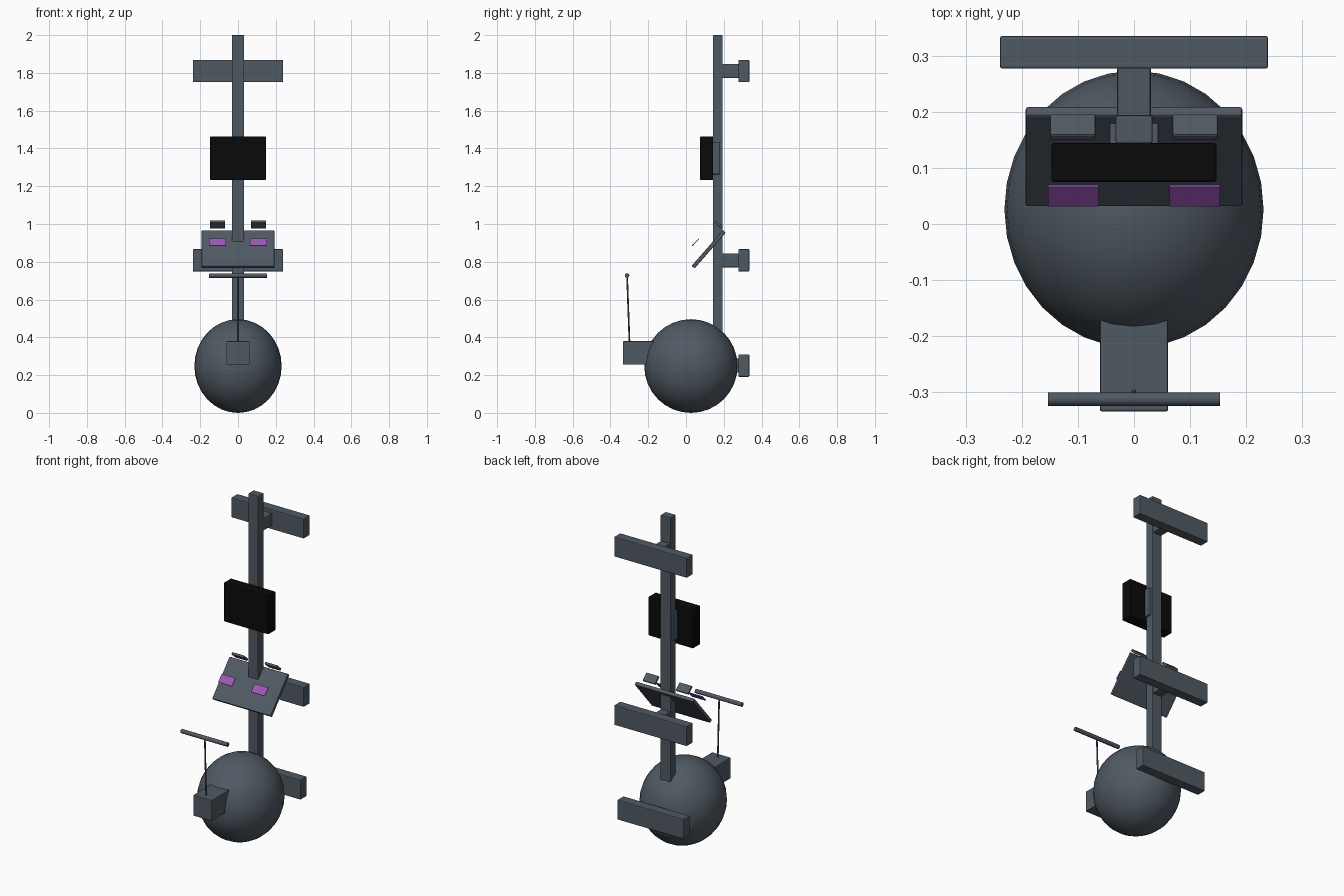
import bpy
import math
from mathutils import Vector

cube = bpy.data.objects.get("Cube")
if cube:
    bpy.data.objects.remove(cube, do_unlink=True)


def make_material(name, rgb):
    mat = bpy.data.materials.new(name)
    mat.use_nodes = True
    colour = (*rgb, 1.0)
    mat.diffuse_color = colour
    mat.node_tree.nodes["Principled BSDF"].inputs["Base Color"].default_value = colour
    return mat


GREY = make_material("slate grey", (0.08, 0.102, 0.124))
BLACK = make_material("screen black", (0.003, 0.003, 0.003))
PURPLE = make_material("purple", (0.33, 0.095, 0.48))


def finish(name, mat):
    obj = bpy.context.object
    obj.name = name
    obj.data.materials.append(mat)
    bpy.ops.object.transform_apply(location=False, rotation=False, scale=True)
    return obj


def box(name, x, y, z, mat=GREY, bevel=0.004):
    """Axis-aligned box given as (min, max) ranges."""
    ranges = (x, y, z)
    return slab(name, [(a + b) / 2 for a, b in ranges],
                [b - a for a, b in ranges], 0, mat, bevel)


def slab(name, centre, size, tilt, mat=GREY, bevel=0.004):
    """Box tilted about the x axis by degrees."""
    bpy.ops.mesh.primitive_cube_add(size=1, location=centre,
                                    rotation=(math.radians(tilt), 0, 0))
    bpy.context.object.scale = size
    obj = finish(name, mat)
    if bevel:
        mod = obj.modifiers.new("soft edges", 'BEVEL')
        mod.width = bevel
        mod.segments = 2
    return obj


def rod(name, start, end, radius, sides=20):
    a, b = Vector(start), Vector(end)
    bpy.ops.mesh.primitive_cylinder_add(
        vertices=sides, radius=radius, depth=(b - a).length, location=(a + b) / 2,
        rotation=(b - a).to_track_quat('Z', 'Y').to_euler())
    obj = finish(name, GREY)
    bpy.ops.object.shade_smooth_by_angle(angle=math.radians(40))
    return obj


# Ball base and mast
bpy.ops.mesh.primitive_uv_sphere_add(segments=32, ring_count=16, radius=1,
                                     location=(0, 0.026, 0.248))
bpy.context.object.scale = (0.231, 0.247, 0.248)
finish("ball_base", GREY)
bpy.ops.object.shade_smooth()
box("mast", (-0.033, 0.033), (0.143, 0.194), (0.38, 2.0))

# Rear crossbars with their brackets
for name, z, half in (("top", 1.81, 0.239), ("middle", 0.808, 0.239), ("bottom", 0.25, 0.218)):
    box(name + "_crossbar", (-half, half), (0.277, 0.335), (z - 0.059, z + 0.059))
    box(name + "_crossbar_bracket", (-0.03, 0.03), (0.18, 0.28), (z - 0.037, z + 0.037))

# Screen and its mount
box("screen", (-0.147, 0.147), (0.075, 0.144), (1.233, 1.464), BLACK)
box("screen_mount", (-0.044, 0.044), (0.14, 0.18), (1.263, 1.434))

# Sloping desk panel with paired purple plates and rear paddles
slab("desk_panel", (0, 0.12, 0.866), (0.386, 0.25, 0.021), 49)
for side, sign in (("left", 1), ("right", -1)):
    slab(side + "_purple_plate", (sign * 0.108, 0.05, 0.903),
         (0.09, 0.05, 0.005), 46, PURPLE, 0)
    slab(side + "_paddle", (sign * 0.109, 0.173, 0.997), (0.081, 0.05, 0.014), -42, GREY, 0.003)

# Front box with post and handlebar
box("front_box", (-0.061, 0.061), (-0.334, -0.12), (0.255, 0.38))
rod("handlebar_post", (0, -0.299, 0.37), (0, -0.312, 0.727), 0.0045, 12)
rod("handlebar", (-0.153, -0.312, 0.727), (0.153, -0.312, 0.727), 0.012)
